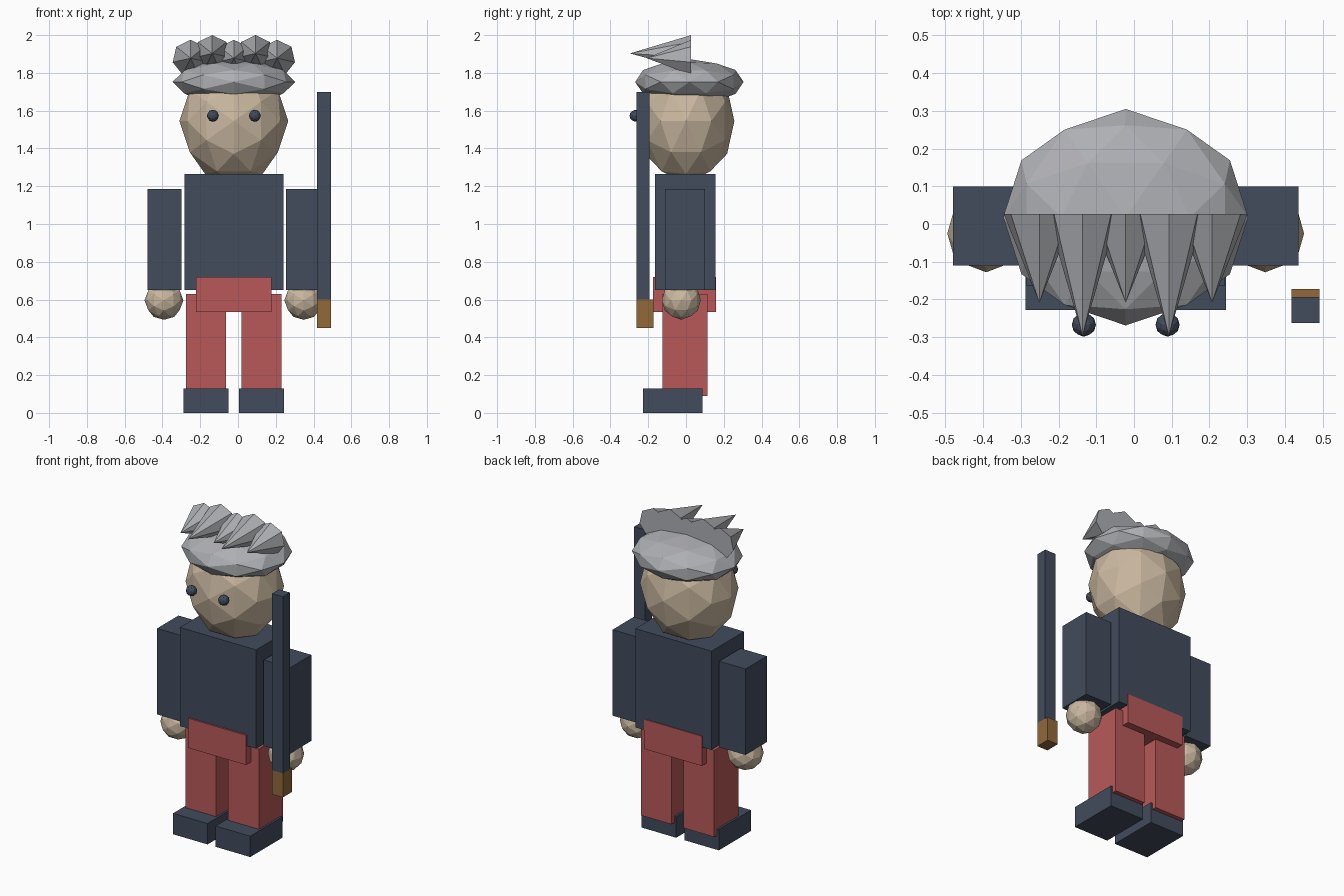
import bpy, bmesh, math
from mathutils import Matrix, Vector

cube = bpy.data.objects.get("Cube")
if cube:
    bpy.data.objects.remove(cube, do_unlink=True)

MID = -0.022  # body centre line


def material(name, r, g, b):
    lin = [((c / 255 + 0.055) / 1.055) ** 2.4 for c in (r, g, b)] + [1.0]
    m = bpy.data.materials.new(name)
    m.use_nodes = True
    m.diffuse_color = lin
    m.node_tree.nodes["Principled BSDF"].inputs["Base Color"].default_value = lin
    return m


navy = material("navy cloth", 66, 76, 92)
red = material("red cloth", 184, 89, 89)
skin = material("skin", 202, 184, 160)
grey = material("grey hair", 174, 175, 179)
brown = material("brown grip", 145, 105, 58)


def finish(name, bm, mat):
    me = bpy.data.meshes.new(name)
    bm.to_mesh(me)
    bm.free()
    me.materials.append(mat)
    ob = bpy.data.objects.new(name, me)
    bpy.context.collection.objects.link(ob)
    return ob


def box(name, mat, x, y, z):
    """Box from (min, max) ranges on each axis."""
    bm = bmesh.new()
    bmesh.ops.create_cube(bm, size=1)
    for v in bm.verts:
        v.co = Vector([(a + b) / 2 + c * (b - a) for (a, b), c in zip((x, y, z), v.co)])
    return finish(name, bm, mat)


def ball(name, mat, centre, radii):
    """Faceted sphere with an edge, not a corner, at its top."""
    bm = bmesh.new()
    bmesh.ops.create_icosphere(bm, subdivisions=2, radius=1)
    turn = Matrix.Rotation(-math.atan(2 / (1 + math.sqrt(5))), 4, 'Y')
    bm.transform(Matrix.Translation(centre) @ Matrix.Diagonal((*radii, 1)) @ turn)
    return finish(name, bm, mat)


def spike(name, mat, x, z, length, radius=0.097, base_y=0.027):
    """Seven-sided cone pointing forward."""
    bm = bmesh.new()
    bmesh.ops.create_cone(bm, cap_ends=True, segments=7, radius1=radius,
                          radius2=0, depth=length)
    bm.transform(Matrix.Translation((x, base_y - length / 2, z))
                 @ Matrix.Rotation(math.pi / 2, 4, 'X'))
    return finish(name, bm, mat)


def span(centre, width):
    return (centre - width / 2, centre + width / 2)


# Torso and belt
box("torso", navy, span(MID, 0.525), (-0.165, 0.155), (0.65, 1.265))
box("belt", red, span(MID, 0.4), (-0.175, 0.16), (0.535, 0.72))

# Paired limbs and eyes
for side, s in (("left", 1), ("right", -1)):
    box(side + "_arm", navy, span(MID + s * 0.367, 0.182), (-0.11, 0.1), (0.65, 1.185))
    ball(side + "_hand", skin, (MID + s * 0.37, -0.025, 0.596), [0.103] * 3)
    box(side + "_leg", red, span(MID + s * 0.147, 0.212), (-0.125, 0.115), (0.09, 0.63))
    box(side + "_shoe", navy, span(MID + s * 0.147, 0.238), (-0.228, 0.088), (0, 0.13))
    ball(side + "_eye", navy, (MID + s * 0.111, -0.267, 1.573), [0.032] * 3)

# Head and hair
ball("head", skin, (MID, 0, 1.545), (0.288, 0.256, 0.33))
ball("hair_cap", grey, (MID, 0.018, 1.752), (0.325, 0.287, 0.121))
for i in range(-2, 3):
    tall = i % 2
    spike(f"hair_spike_{i + 3}", grey, MID + i * 0.1145,
          1.903 if tall else 1.878, 0.324 if tall else 0.236)

# Staff at the left hand
box("staff_shaft", navy, (0.418, 0.492), (-0.262, -0.193), (0.6, 1.7))
box("staff_grip", brown, (0.418, 0.492), (-0.262, -0.172), (0.45, 0.6))
